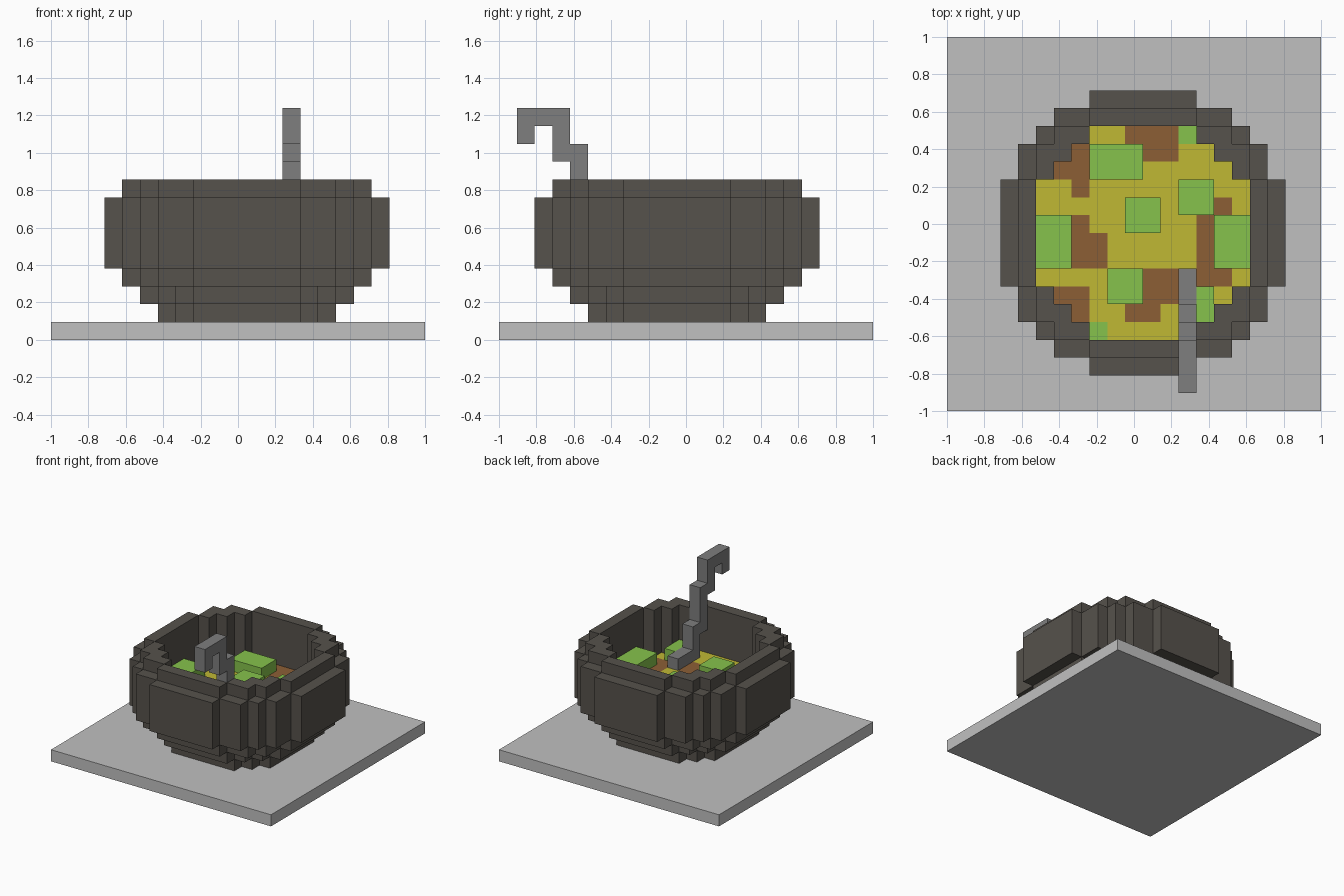
import bpy, bmesh
from mathutils import Vector

if "Cube" in bpy.data.objects:
    bpy.data.objects.remove(bpy.data.objects["Cube"], do_unlink=True)

U = 2 / 21          # one grid step; the base is 21 steps wide
CX, CY = 11, 10     # bowl centre in grid steps


def material(name, rgb):
    lin = [((c / 255 + 0.055) / 1.055) ** 2.4 for c in rgb] + [1]
    m = bpy.data.materials.new(name)
    m.use_nodes = True
    m.diffuse_color = lin
    m.node_tree.nodes["Principled BSDF"].inputs["Base Color"].default_value = lin
    return m


stone = material("light grey stone", (192, 192, 192))
iron = material("dark iron", (86, 82, 76))
steel = material("grey steel", (126, 126, 126))
yellow = material("yellow stew", (192, 184, 52))
brown = material("brown stew", (140, 95, 53))
green = material("green chunk", (134, 194, 76))


def finish(name, bm, mats):
    bmesh.ops.recalc_face_normals(bm, faces=bm.faces[:])
    me = bpy.data.meshes.new(name)
    bm.to_mesh(me)
    bm.free()
    for m in mats:
        me.materials.append(m)
    ob = bpy.data.objects.new(name, me)
    bpy.context.collection.objects.link(ob)
    return ob


def box(name, x0, x1, y0, y1, z0, z1, mat):
    """Block between grid positions."""
    bm = bmesh.new()
    bmesh.ops.create_cube(bm, size=1)
    for v in bm.verts:
        v.co = Vector(((x1 if v.co.x > 0 else x0) * U - 1,
                       (y1 if v.co.y > 0 else y0) * U - 1,
                       (z1 if v.co.z > 0 else z0) * U))
    return finish(name, bm, [mat])


def disk(halves):
    """Cells of a stepped disk, from half-widths of rows going outwards."""
    cells = set()
    for r, h in enumerate(halves):
        for i in range(CX - h, CX + h):
            cells |= {(i, CY + r), (i, CY - 1 - r)}
    return cells


def slab(name, cells, z0, z1, mats, rule=lambda i, j: 0):
    """Extrude a set of grid cells; the rule picks each cell's colour."""
    bm = bmesh.new()
    for i, j in sorted(cells):
        f = bm.faces.new([bm.verts.new(((i + a) * U - 1, (j + b) * U - 1, z0 * U))
                          for a, b in ((0, 0), (1, 0), (1, 1), (0, 1))])
        f.material_index = rule(i, j)
    bmesh.ops.remove_doubles(bm, verts=bm.verts[:], dist=U / 100)
    out = bmesh.ops.extrude_face_region(bm, geom=bm.faces[:], use_keep_orig=True)
    top = [g for g in out["geom"] if isinstance(g, bmesh.types.BMVert)]
    bmesh.ops.translate(bm, verts=top, vec=(0, 0, (z1 - z0) * U))
    return finish(name, bm, mats)


# Base
box("base_plate", 0, 21, 0, 21, 0, 1, stone)

# Bowl: stepped solid bottom, then rings around the opening
d5 = disk([5, 5, 5, 4, 3])
d6 = disk([6, 6, 6, 5, 4, 3])
d7 = disk([7, 7, 7, 6, 6, 5, 3])
d8 = disk([8, 8, 8, 7, 7, 6, 5, 3])
for name, cells, z0, z1 in (("bowl_foot", d5, 1, 2), ("bowl_lower_step", d6, 2, 3),
                            ("bowl_upper_step", d7, 3, 4), ("bowl_wall", d8 - d6, 4, 8),
                            ("bowl_rim", d7 - d6, 8, 9)):
    slab(name, cells, z0, z1, [iron])

# Stew surface with brown patches and two flush green pieces (x0, x1, y0, y1)
BROWN = [(10, 13, 14, 16), (6, 8, 13, 15), (7, 8, 12, 13), (7, 8, 10, 11),
         (7, 9, 8, 10), (15, 16, 11, 12), (14, 15, 7, 11), (14, 16, 7, 8),
         (6, 8, 6, 7), (7, 8, 5, 6), (11, 14, 6, 8), (10, 12, 5, 6)]
FLUSH = [(13, 14, 15, 16), (8, 9, 4, 5)]


def inside(i, j, rects):
    return any(a <= i < b and c <= j < d for a, b, c, d in rects)


def stew_colour(i, j):
    return 2 if inside(i, j, FLUSH) else 1 if inside(i, j, BROWN) else 0


slab("stew", d6, 4, 5, [yellow, brown, green], stew_colour)

# Floating green chunks
CHUNKS = [(8, 11, 13, 15), (13, 15, 11, 13), (10, 12, 10, 12), (5, 7, 8, 11),
          (15, 17, 8, 11), (9, 11, 6, 8), (14, 15, 5, 7)]
for n, r in enumerate(CHUNKS, 1):
    box(f"green_chunk_{n}", *r, 5, 6, green)

# Ladle: scoop in the stew, stepped handle and hooked end (y0, y1, z0, z1)
for name, y0, y1, z0, z1 in (("ladle_scoop", 6, 8, 5, 6), ("ladle_lower_handle", 5, 6, 5, 8),
                             ("ladle_middle_handle", 4, 5, 7, 11),
                             ("ladle_upper_handle", 3, 4, 10, 12),
                             ("ladle_hook_top", 1, 4, 12, 13), ("ladle_hook_tip", 1, 2, 11, 12)):
    box(name, 13, 14, y0, y1, z0, z1, steel)
